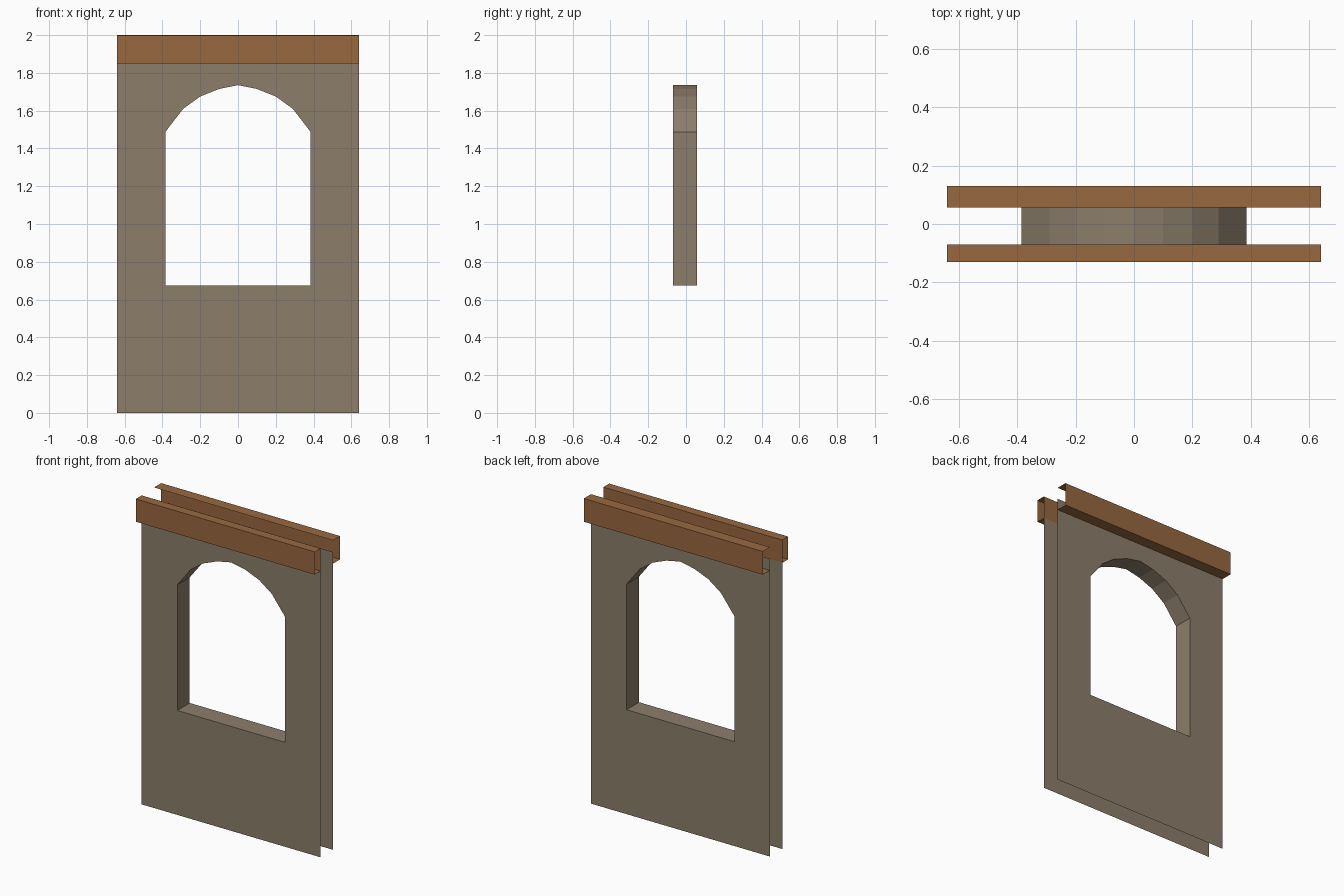
import bpy
from mathutils import Vector

if "Cube" in bpy.data.objects:
    bpy.data.objects.remove(bpy.data.objects["Cube"])


def material(name, rgb):
    m = bpy.data.materials.new(name)
    m.diffuse_color = (*rgb, 1)
    m.use_nodes = True
    m.node_tree.nodes["Principled BSDF"].inputs["Base Color"].default_value = m.diffuse_color
    return m


WALL = material("grey plaster", (0.262, 0.209, 0.147))
WOOD = material("brown wood", (0.314, 0.138, 0.051))

W = 0.64                       # half width
FRONT, BACK = -0.07, 0.057     # the two wall skins
TRIM_LOW, TRIM_TOP = 1.85, 1.997

# window outline: right half of the arch, mirrored to the left
HALF = [(0.385, 1.487), (0.29, 1.61), (0.2, 1.675), (0.1, 1.715)]
ARCH = [(-x, z) for x, z in HALF] + [(0, 1.735)] + [(x, z) for x, z in HALF[::-1]]
SILL = 0.675
OPENING = [(-0.385, SILL)] + ARCH + [(0.385, SILL)]


def build(name, faces, mat):
    """faces: list of (corner points, direction the face looks towards)"""
    verts, polys = [], []
    for pts, look in faces:
        pts = [Vector(p) for p in pts]
        n = (pts[1] - pts[0]).cross(pts[2] - pts[0])
        if n.dot(Vector(look)) < 0:
            pts.reverse()
        polys.append(range(len(verts), len(verts) + len(pts)))
        verts += pts
    me = bpy.data.meshes.new(name)
    me.from_pydata(verts, [], [list(p) for p in polys])
    me.materials.append(mat)
    ob = bpy.data.objects.new(name, me)
    bpy.context.collection.objects.link(ob)
    return ob


def skin(name, y, top, look):
    """Wall sheet with an arched opening, made of upright strips"""
    x0, x1 = ARCH[0][0], ARCH[-1][0]
    shapes = [[(-W, 0), (x0, 0), (x0, top), (-W, top)],
              [(x1, 0), (W, 0), (W, top), (x1, top)],
              [(x0, 0), (x1, 0), (x1, SILL), (x0, SILL)]]
    for a, b in zip(ARCH, ARCH[1:]):
        shapes.append([a, b, (b[0], top), (a[0], top)])
    build(name, [([(x, y, z) for x, z in s], look) for s in shapes], WALL)


def channel(name, profile, centre):
    """Open-ended trim following a (y, z) profile along x"""
    faces = []
    for (ya, za), (yb, zb) in zip(profile, profile[1:]):
        # look away from the middle of the trim
        n = Vector((0, zb - za, ya - yb))
        mid = Vector((0, (ya + yb) / 2 - centre[0], (za + zb) / 2 - centre[1]))
        if n.dot(mid) < 0:
            n = -n
        faces.append(([(-W, ya, za), (W, ya, za), (W, yb, zb), (-W, yb, zb)], n))
    build(name, faces, WOOD)


# wall sheets, open at the ends, top and bottom
skin("front_wall", FRONT, TRIM_LOW, (0, -1, 0))
skin("back_wall", BACK, 1.925, (0, 1, 0))

# window reveal joining the sheets, facing into the opening
reveal = []
for (ax, az), (bx, bz) in zip(OPENING, OPENING[1:] + OPENING[:1]):
    look = (-(ax + bx) / 2, 0, 1.1 - (az + bz) / 2)
    reveal.append(([(ax, FRONT, az), (bx, FRONT, bz), (bx, BACK, bz), (ax, BACK, az)], look))
build("window_reveal", reveal, WALL)

# top trims: the front one has an inner face, the back one is open inside
mid_z = (TRIM_LOW + TRIM_TOP) / 2
channel("front_trim", [(FRONT, TRIM_LOW), (-0.13, TRIM_LOW), (-0.13, TRIM_TOP),
                       (FRONT, TRIM_TOP), (FRONT, TRIM_LOW)], (-0.1, mid_z))
channel("back_trim", [(BACK, TRIM_LOW), (0.13, TRIM_LOW), (0.13, 2.0),
                      (BACK, 2.0)], (0.093, mid_z))
